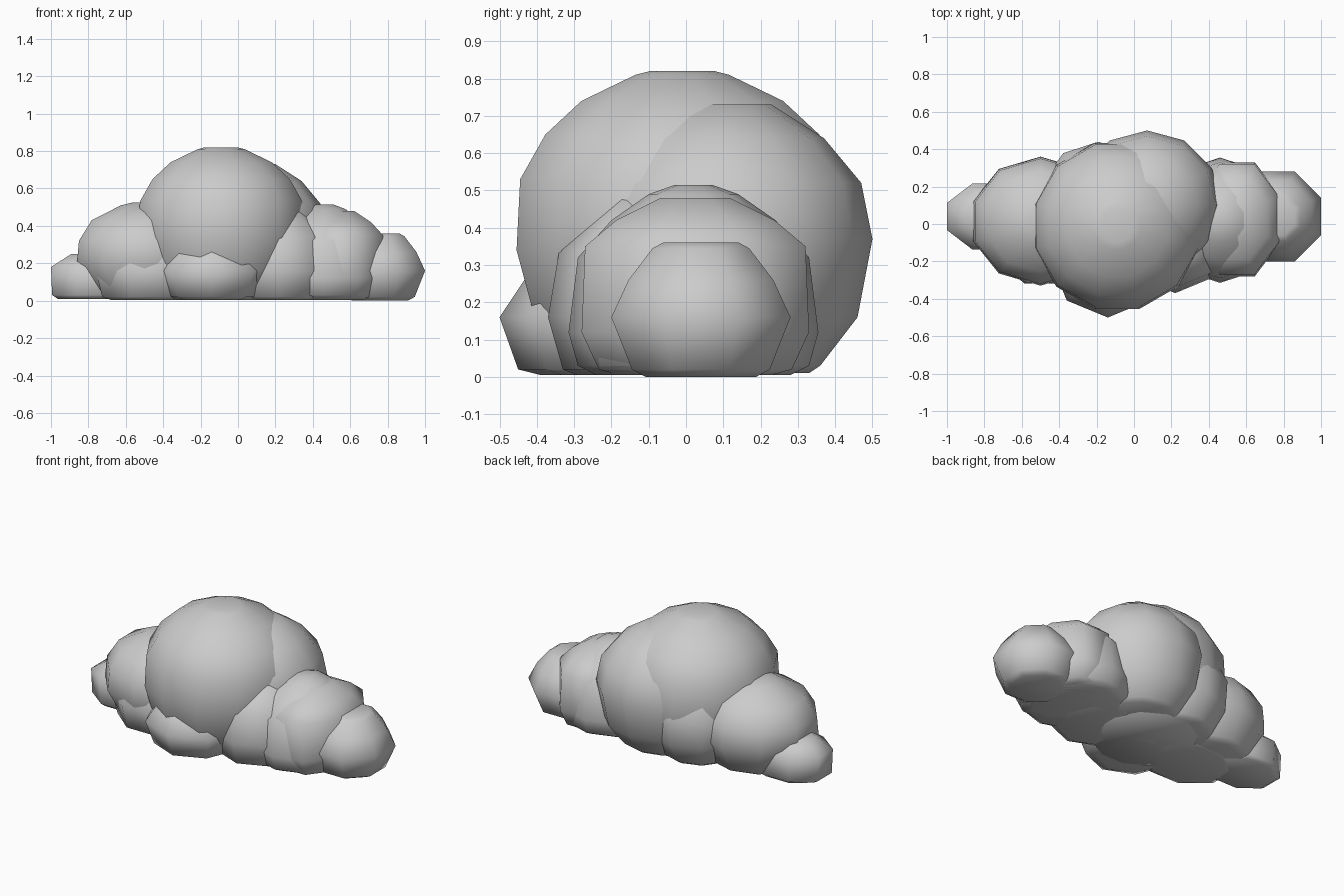
import bpy, bmesh, math

cube = bpy.data.objects.get("Cube")
if cube:
    bpy.data.objects.remove(cube, do_unlink=True)

mat = bpy.data.materials.new("cloud grey")
mat.use_nodes = True
mat.diffuse_color = (0.6, 0.6, 0.6, 1)
mat.node_tree.nodes["Principled BSDF"].inputs["Base Color"].default_value = (0.6, 0.6, 0.6, 1)


def puff(name, x, y, sides, profile, turn=0.5, stretch=1.0):
    """Faceted rounded lump: rings of (height, radius) with flat caps."""
    bm = bmesh.new()
    rings = []
    for z, r in profile:
        ring = []
        for i in range(sides):
            a = math.tau * (i + turn) / sides
            ring.append(bm.verts.new((x + r * stretch * math.cos(a), y + r * math.sin(a), z)))
        rings.append(ring)
    for low, high in zip(rings, rings[1:]):
        for i in range(sides):
            j = (i + 1) % sides
            bm.faces.new((low[i], low[j], high[j], high[i]))
    bm.faces.new(rings[0][::-1])
    bm.faces.new(rings[-1])
    mesh = bpy.data.meshes.new(name)
    bm.to_mesh(mesh)
    bm.free()
    mesh.materials.append(mat)
    obj = bpy.data.objects.new(name, mesh)
    bpy.context.collection.objects.link(obj)
    # smooth sides with a crisp flat underside
    bpy.ops.object.select_all(action='DESELECT')
    obj.select_set(True)
    bpy.context.view_layer.objects.active = obj
    bpy.ops.object.shade_smooth_by_angle(angle=math.radians(60))


# tall middle lumps
puff("main_dome", -0.09, -0.01, 12,
     [(0.005, 0.3), (0.16, 0.41), (0.34, 0.46), (0.53, 0.45), (0.65, 0.38),
      (0.74, 0.28), (0.81, 0.13), (0.82, 0.09)])
puff("rear_dome", 0.07, 0.1, 12,
     [(0.01, 0.23), (0.03, 0.26), (0.16, 0.36), (0.37, 0.4), (0.52, 0.37),
      (0.64, 0.27), (0.73, 0.13)], turn=0)
puff("rear_left_lump", -0.19, 0.12, 10,
     [(0.01, 0.2), (0.03, 0.23), (0.16, 0.31), (0.32, 0.32), (0.5, 0.24), (0.6, 0.1)])

# low lumps along the front
puff("front_lump", -0.14, -0.19, 8,
     [(0.005, 0.2), (0.02, 0.26), (0.16, 0.31), (0.28, 0.23), (0.34, 0.1)], turn=0)
puff("front_left_lump", -0.46, -0.07, 8,
     [(0.005, 0.2), (0.02, 0.24), (0.16, 0.27), (0.32, 0.22), (0.4, 0.1)], stretch=1.2)
puff("front_right_lump", 0.22, -0.07, 8,
     [(0.005, 0.22), (0.02, 0.26), (0.16, 0.3), (0.34, 0.27), (0.48, 0.14)], turn=0)

# side lumps stepping down to both ends
puff("right_side_lump", -0.5, 0.015, 10,
     [(0.01, 0.22), (0.03, 0.26), (0.2, 0.345), (0.32, 0.335), (0.43, 0.27),
      (0.51, 0.12), (0.525, 0.06)], stretch=1.1)
puff("left_side_lump", 0.46, 0.02, 10,
     [(0.005, 0.26), (0.03, 0.31), (0.12, 0.335), (0.32, 0.31), (0.42, 0.22),
      (0.49, 0.12), (0.515, 0.05)])
puff("left_outer_lump", 0.55, 0.025, 8,
     [(0.005, 0.22), (0.02, 0.28), (0.12, 0.33), (0.35, 0.32), (0.42, 0.23), (0.48, 0.1)],
     stretch=0.76)
puff("right_end_lump", -0.77, 0.04, 8,
     [(0.01, 0.16), (0.03, 0.185), (0.18, 0.19), (0.25, 0.1)], stretch=1.31)
puff("left_end_lump", 0.76, 0.04, 8,
     [(0.0, 0.16), (0.02, 0.2), (0.16, 0.26), (0.26, 0.21), (0.345, 0.14), (0.36, 0.11)])
